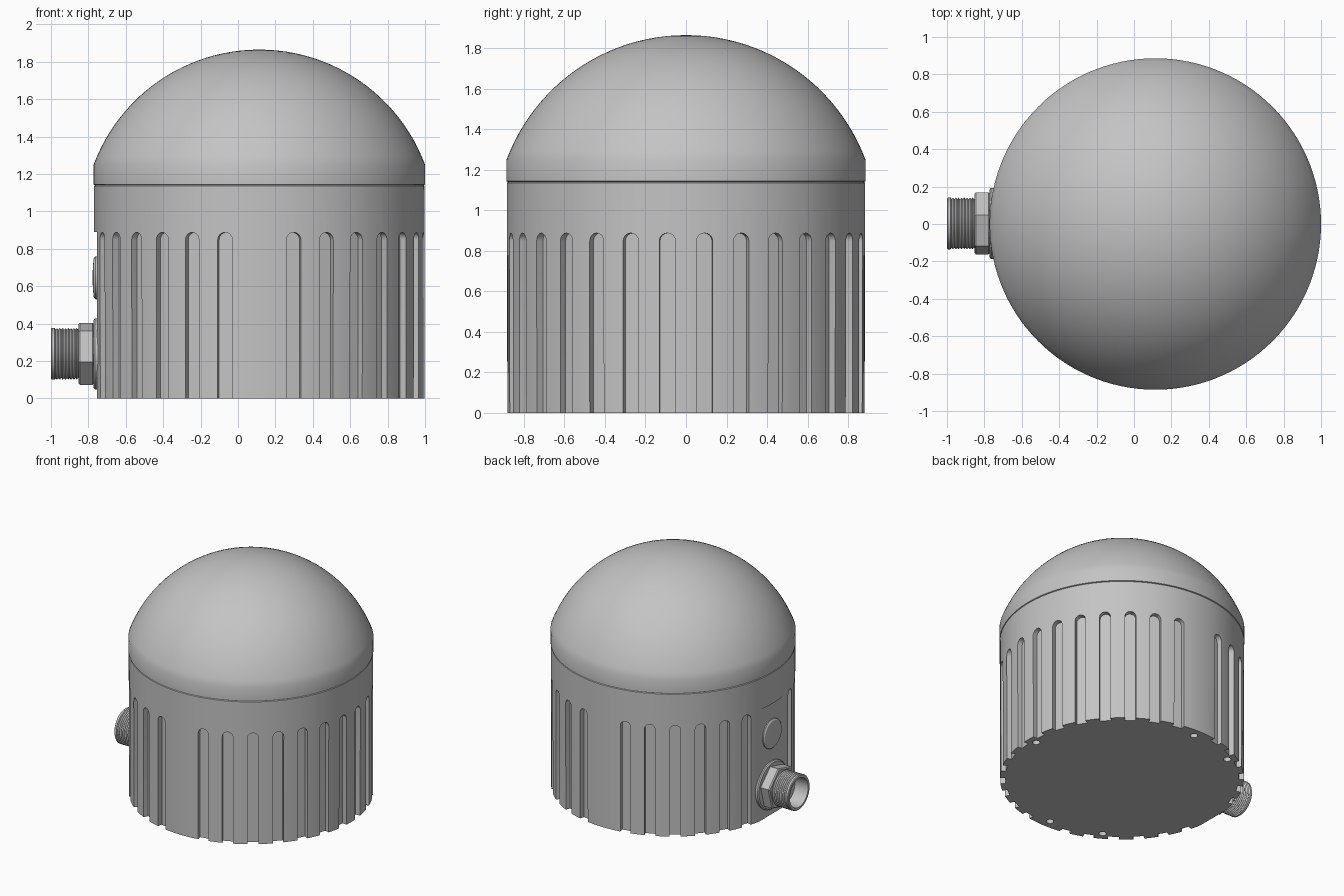
import bpy, bmesh, math
from mathutils import Matrix, Vector

if "Cube" in bpy.data.objects:
    bpy.data.objects.remove(bpy.data.objects["Cube"], do_unlink=True)

CX, R = 0.114, 0.886          # housing axis and radius
SEAM, RIM, TOP = 1.14, 1.25, 1.865
FLAT_X = -0.755               # connector mounting face
CENTRE = Matrix.Translation((CX, 0, 0))

grey = bpy.data.materials.new("light_grey")
grey.use_nodes = True
grey.diffuse_color = (0.55, 0.55, 0.55, 1)
grey.node_tree.nodes["Principled BSDF"].inputs["Base Color"].default_value = grey.diffuse_color


def finish(name, bm, matrix=Matrix()):
    """Turn a bmesh into a named, grey object."""
    bmesh.ops.transform(bm, matrix=matrix, verts=bm.verts)
    bmesh.ops.recalc_face_normals(bm, faces=bm.faces)
    mesh = bpy.data.meshes.new(name)
    bm.to_mesh(mesh)
    bm.free()
    mesh.materials.append(grey)
    obj = bpy.data.objects.new(name, mesh)
    bpy.context.collection.objects.link(obj)
    return obj


def smooth(obj, angle=30):
    bpy.ops.object.select_all(action='DESELECT')
    obj.select_set(True)
    bpy.context.view_layer.objects.active = obj
    bpy.ops.object.shade_smooth_by_angle(angle=math.radians(angle))


def lathe(name, profile, matrix, steps=48):
    """Revolve (radius, height) points round the z axis."""
    bm = bmesh.new()
    verts = [bm.verts.new((r, 0, h)) for r, h in profile]
    edges = [bm.edges.new(pair) for pair in zip(verts, verts[1:])]
    bmesh.ops.spin(bm, geom=verts + edges, cent=(0, 0, 0), axis=(0, 0, 1),
                   angle=math.tau, steps=steps)
    bmesh.ops.remove_doubles(bm, verts=bm.verts, dist=1e-5)
    return finish(name, bm, matrix)


def prism(bm, outline, offset, matrix):
    """Add a closed prism from an outline to a bmesh."""
    face = bm.faces.new([bm.verts.new(matrix @ Vector(p)) for p in outline])
    out = bmesh.ops.extrude_face_region(bm, geom=[face], use_keep_orig=True)
    moved = [v for v in out["geom"] if isinstance(v, bmesh.types.BMVert)]
    bmesh.ops.translate(bm, verts=moved, vec=matrix.to_3x3() @ Vector(offset))


def ring(radius, sides, h=0.0, turn=0.0):
    return [(radius * math.cos(turn + math.tau * i / sides),
             radius * math.sin(turn + math.tau * i / sides), h) for i in range(sides)]


# Lower housing
base = lathe("housing_base", [(0, 0), (R - 0.004, 0), (R - 0.002, SEAM - 0.004),
                              (R - 0.007, SEAM), (0, SEAM)], CENTRE, 120)

# Cutter: arched slots round the wall, skipping front, back and the connector side
cut = bmesh.new()
half, slot_top, depth = 0.04, 0.888, 0.042
arch = [(0, half * math.cos(math.pi * i / 8), slot_top - half + half * math.sin(math.pi * i / 8))
        for i in range(9)]
outline = [(0, half, -0.1)] + arch + [(0, -half, -0.1)]
for deg in range(6, 360, 12):
    if deg in (90, 174, 186, 270):
        continue
    turn = CENTRE @ Matrix.Rotation(math.radians(deg), 4, 'Z')
    prism(cut, outline, (0.2, 0, 0), turn @ Matrix.Translation((R - depth, 0, 0)))

# Cutter: screw holes in the underside
for deg in (0, 90, 120, -90, -120):
    turn = CENTRE @ Matrix.Rotation(math.radians(deg), 4, 'Z')
    prism(cut, ring(0.028, 16, -0.05), (0, 0, 0.1), turn @ Matrix.Translation((0.81, 0, 0)))

# Cutter: flat mounting face
bmesh.ops.create_cube(cut, size=1, matrix=Matrix.Translation((FLAT_X - 0.1, 0, 0.395))
                      @ Matrix.Diagonal((0.2, 0.7, 0.99, 1)))
cutter = finish("cutter", cut)
cutter.hide_render = True

mod = base.modifiers.new("slots", 'BOOLEAN')
mod.operation, mod.solver, mod.object = 'DIFFERENCE', 'EXACT', cutter
bpy.context.view_layer.objects.active = base
bpy.ops.object.modifier_apply(modifier=mod.name)
bpy.data.objects.remove(cutter, do_unlink=True)
smooth(base)

# Domed cover: short wall and a spherical cap
rise = TOP - RIM
ball = (R * R + rise * rise) / (2 * rise)
edge = math.asin(R / ball)
cap = [(ball * math.sin(edge * (1 - i / 24)), TOP - ball + ball * math.cos(edge * (1 - i / 24)))
       for i in range(25)]
smooth(lathe("dome_cover", [(0, SEAM), (R - 0.007, SEAM), (R, SEAM + 0.004)] + cap, CENTRE, 120))

# Parts on the flat face point towards -x
OUT = Matrix.Rotation(math.radians(-90), 4, 'Y')
port = Matrix.Translation((FLAT_X, 0.003, 0.238)) @ OUT
vent = Matrix.Translation((FLAT_X, 0, 0.645)) @ OUT

smooth(lathe("connector_washer", [(0, -0.02), (0.19, -0.02), (0.19, 0.01), (0.18, 0.018),
                                  (0, 0.018)], port))

# Hexagonal nut
nut = bmesh.new()
prism(nut, ring(0.172, 6, 0.015, math.radians(15)), (0, 0, 0.083), Matrix())
rims = [e for e in nut.edges if abs(e.verts[0].co.z - e.verts[1].co.z) < 1e-5]
bmesh.ops.bevel(nut, geom=rims, offset=0.008, segments=1, affect='EDGES')
finish("connector_nut", nut, port)

# Threaded hollow barrel
thread = [(0.138 if i % 2 else 0.13, 0.1 + 0.0075 * i) for i in range(17)]
barrel = [(0, 0.09), (0.13, 0.09)] + thread + [
    (0.138, 0.225), (0.138, 0.24), (0.133, 0.245), (0.115, 0.245), (0.112, 0.13), (0, 0.13)]
smooth(lathe("connector_barrel", barrel, port))

# Domed vent button
smooth(lathe("vent_button", [(0, -0.01), (0.115, -0.01), (0.115, 0.008), (0.105, 0.016),
                             (0.06, 0.021), (0, 0.023)], vent))
